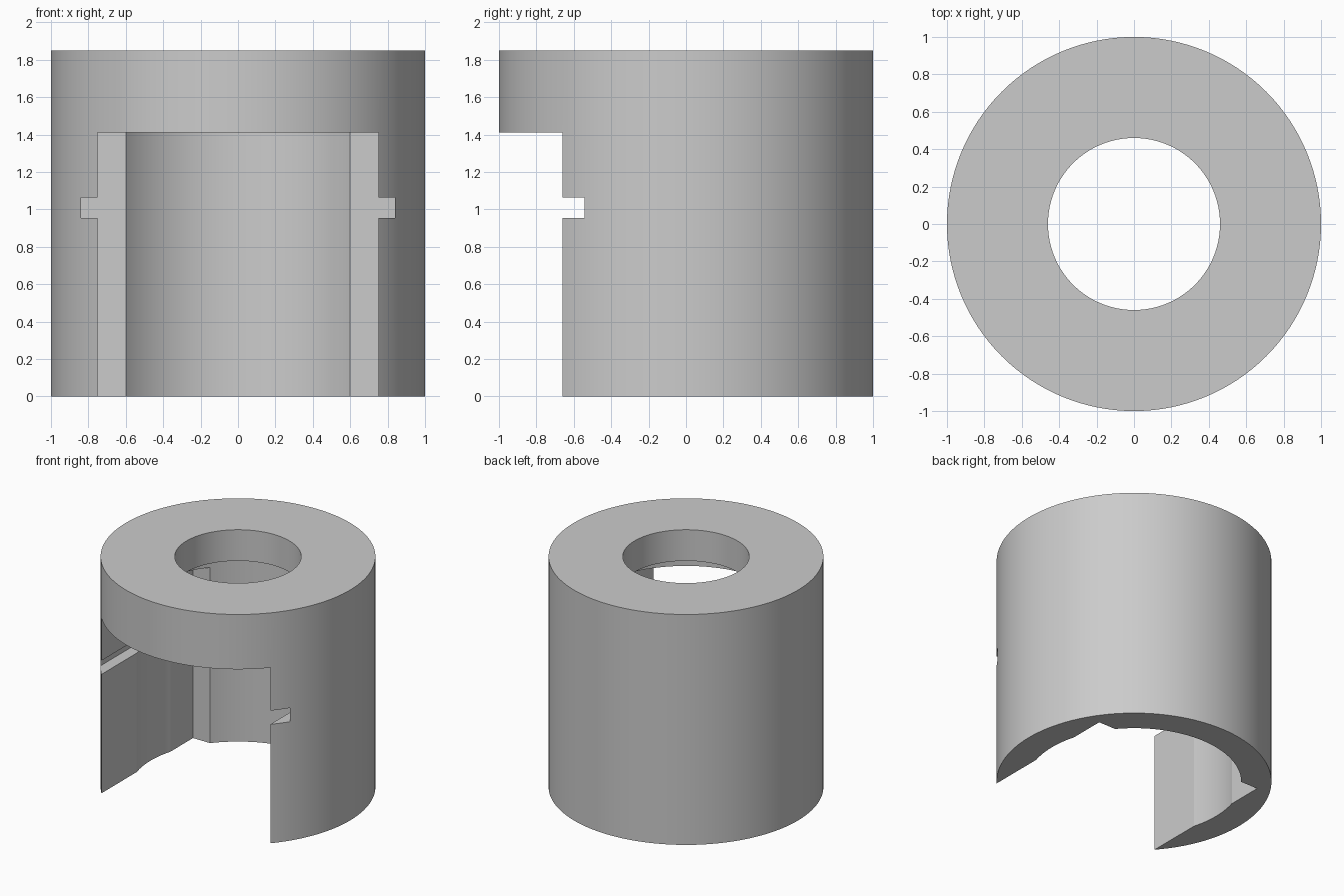
import bpy
import math

default = bpy.data.objects.get("Cube")
if default:
    bpy.data.objects.remove(default, do_unlink=True)

HEIGHT = 1.85
LEDGE_Y = 0.5      # back end of the slot and grooves
FRONT_Y = -1.2     # cutters pass beyond the front wall


def cylinder(name, radius, z0, z1):
    bpy.ops.mesh.primitive_cylinder_add(
        vertices=128, radius=radius, depth=z1 - z0, location=(0, 0, (z0 + z1) / 2))
    obj = bpy.context.object
    obj.name = name
    return obj


def front_box(name, half_width, z0, z1):
    bpy.ops.mesh.primitive_cube_add(
        size=1, location=(0, (FRONT_Y + LEDGE_Y) / 2, (z0 + z1) / 2))
    obj = bpy.context.object
    obj.name = name
    obj.scale = (2 * half_width, LEDGE_Y - FRONT_Y, z1 - z0)
    return obj


def cut(body, cutter):
    cutter.hide_render = True
    mod = body.modifiers.new(cutter.name, 'BOOLEAN')
    mod.operation = 'DIFFERENCE'
    mod.solver = 'EXACT'
    mod.object = cutter
    bpy.ops.object.select_all(action='DESELECT')
    bpy.context.view_layer.objects.active = body
    body.select_set(True)
    bpy.ops.object.modifier_apply(modifier=mod.name)
    bpy.data.objects.remove(cutter, do_unlink=True)


# Outer sleeve
body = cylinder("slotted_sleeve", 1.0, 0, HEIGHT)

# Inner chamber, top hole, front opening and side grooves
cut(body, cylinder("chamber_cutter", 0.78, -0.2, 1.6))
cut(body, cylinder("top_hole_cutter", 0.46, 1.5, HEIGHT + 0.2))
cut(body, front_box("front_slot_cutter", 0.75, -0.2, 1.41))
cut(body, front_box("side_groove_cutter", 0.84, 0.955, 1.065))

# Grey finish
grey = bpy.data.materials.new("plain_grey")
grey.use_nodes = True
colour = (0.6, 0.6, 0.6, 1)
grey.diffuse_color = colour
grey.node_tree.nodes["Principled BSDF"].inputs["Base Color"].default_value = colour
body.data.materials.clear()
body.data.materials.append(grey)

# Smooth round walls with crisp cut edges
bpy.ops.object.select_all(action='DESELECT')
bpy.context.view_layer.objects.active = body
body.select_set(True)
bpy.ops.object.shade_smooth_by_angle(angle=math.radians(12))
